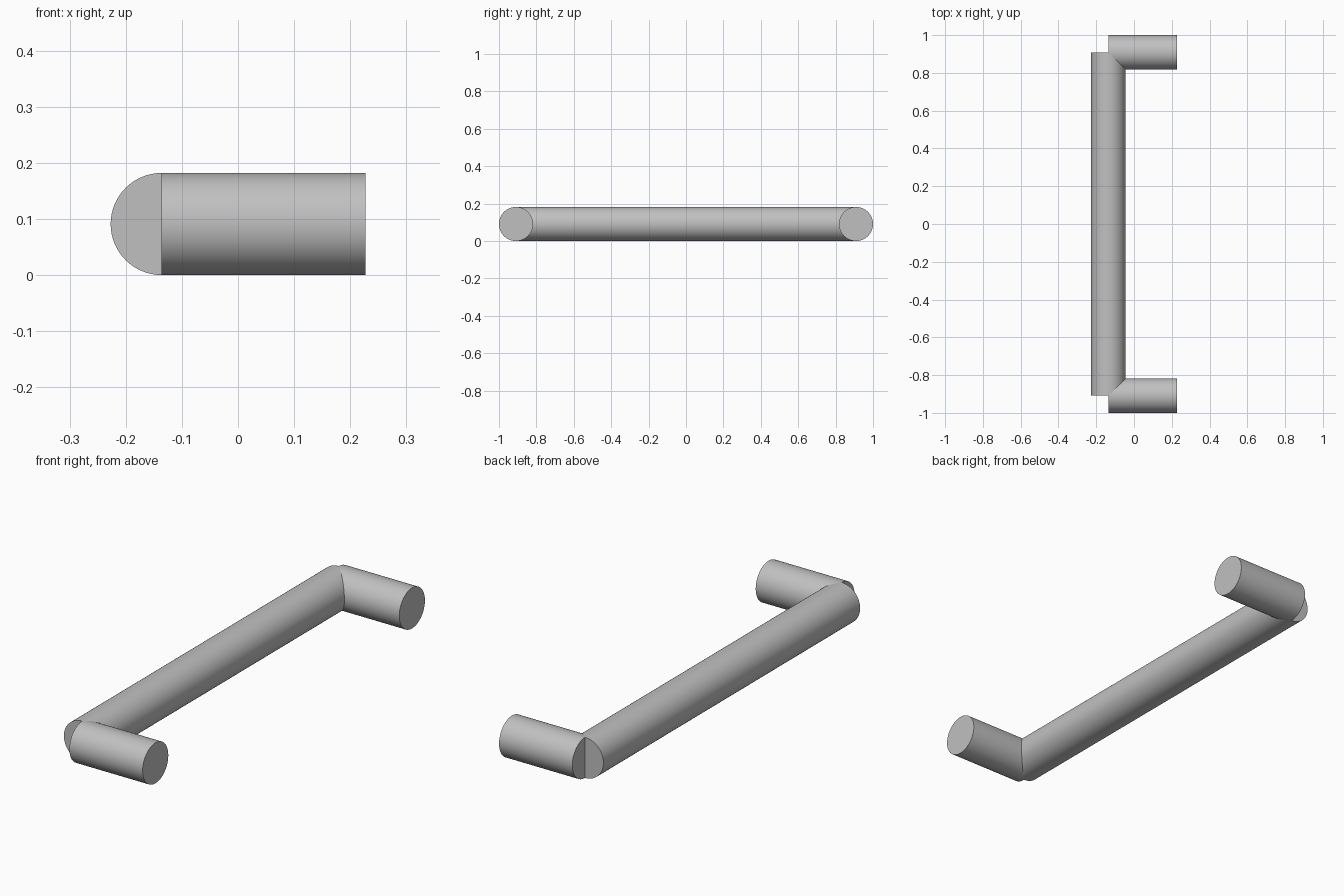
import bpy
import math

cube = bpy.data.objects.get("Cube")
if cube:
    bpy.data.objects.remove(cube, do_unlink=True)

RADIUS = 0.091
BAR_X = -0.136      # axis of the grip bar
END_X = 0.227       # mounting ends of the posts
POST_Y = 0.909      # post axes, and ends of the grip bar

# Plain grey metal
metal = bpy.data.materials.new("grey_metal")
metal.use_nodes = True
colour = (0.53, 0.53, 0.53, 1)
metal.diffuse_color = colour
metal.node_tree.nodes["Principled BSDF"].inputs["Base Color"].default_value = colour


def rod(name, length, location, rotation):
    """Smooth round rod with flat, sharp-edged ends."""
    bpy.ops.mesh.primitive_cylinder_add(
        vertices=64, radius=RADIUS, depth=length,
        location=location, rotation=rotation)
    obj = bpy.context.object
    obj.name = name
    obj.data.name = name
    obj.data.materials.append(metal)
    bpy.ops.object.shade_smooth_by_angle(angle=math.radians(30))
    return obj


# Long grip bar
rod("grip_bar", 2 * POST_Y, (BAR_X, 0, RADIUS), (math.pi / 2, 0, 0))

# Mounting posts, starting at the bar's axis
for name, side in (("front_post", -1), ("back_post", 1)):
    rod(name, END_X - BAR_X,
        ((BAR_X + END_X) / 2, side * POST_Y, RADIUS), (0, math.pi / 2, 0))
